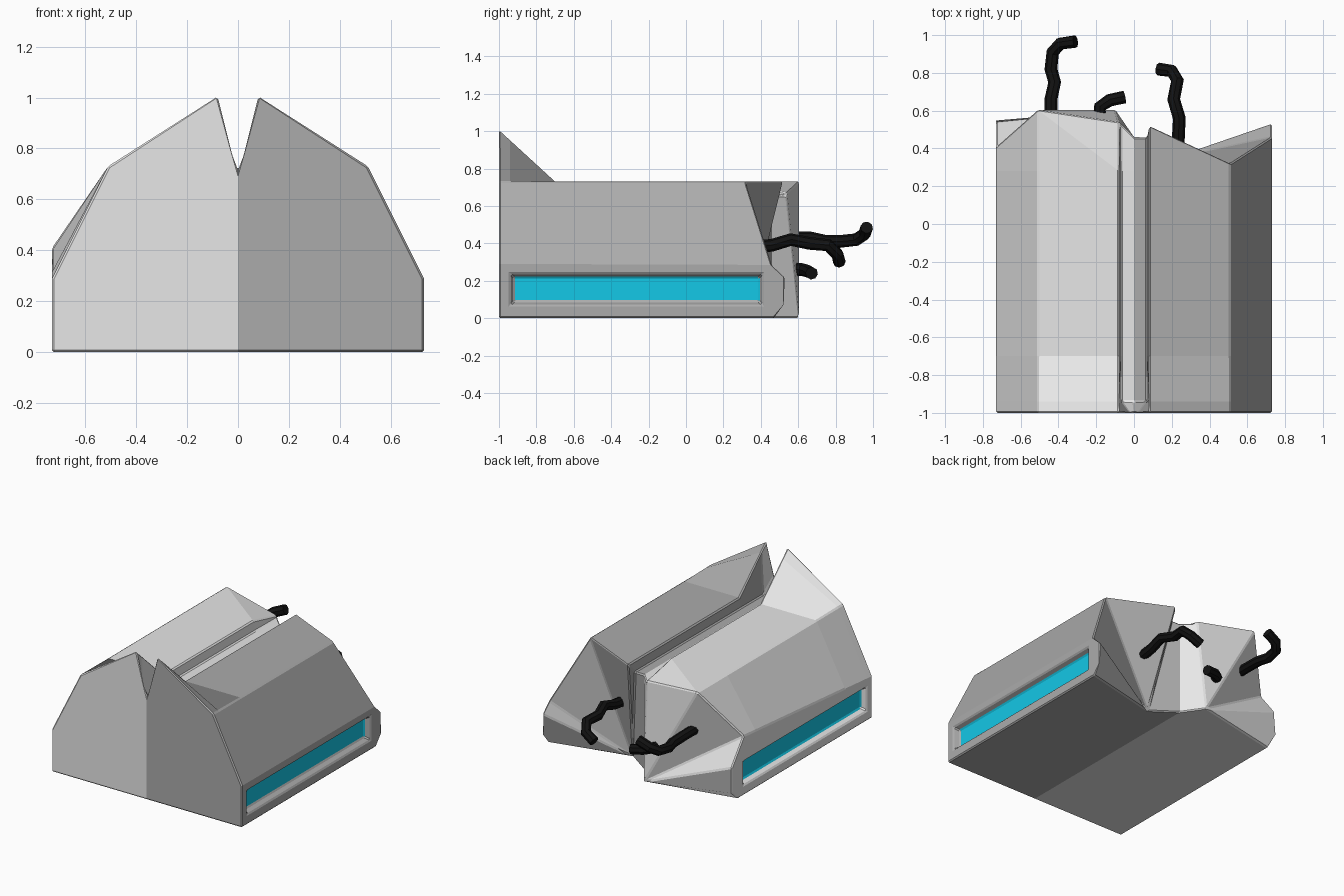
import bpy
import bmesh
from mathutils import Vector

if "Cube" in bpy.data.objects:
    bpy.data.objects.remove(bpy.data.objects["Cube"], do_unlink=True)


def material(name, rgb):
    m = bpy.data.materials.new(name)
    m.use_nodes = True
    color = (*rgb, 1.0)
    m.diffuse_color = color
    m.node_tree.nodes["Principled BSDF"].inputs["Base Color"].default_value = color
    return m


light_grey = material("light grey", (0.8, 0.8, 0.8))
mid_grey = material("mid grey", (0.41, 0.41, 0.41))
cyan = material("cyan", (0.007, 0.58, 0.8))
black = material("black", (0.006, 0.006, 0.006))

# Section order: centre bottom, inner bottom, side bottom, strip bottom, strip top,
# side corner, shoulder, crest, groove edge, groove centre
INNER, STRIP_LOW, STRIP_TOP, CORNER, SHOULDER, CREST, GROOVE = 1, 3, 4, 5, 6, 7, 8


def section(y, inner_x, corner_z, strip_y=None):
    rise = max(0, (-0.7 - y) / 0.3) * 0.28
    pts = [(0, 0), (inner_x, 0), (0.73, 0), (0.73, 0.07), (0.73, 0.238), (0.73, corner_z),
           (0.51, 0.73), (0.08, 0.73 + rise), (0.068, 0.66), (0, 0.66)]
    ring = [Vector((x, y, z)) for x, z in pts]
    if strip_y is not None:
        ring[STRIP_LOW].y = ring[STRIP_TOP].y = strip_y
    return ring


def add_half(bm, side, mat, inner_x, end):
    # Cross-sections from the front plate to the broken back end
    end = [Vector(p) for p in end]
    rings = []
    for y, strip_y in ((-1, None), (-0.94, None), (-0.7, None), (0.28, 0.41)):
        t = (y + 1) / (end[CORNER].y + 1)
        rings.append(section(y, inner_x, 0.29 + t * (end[CORNER].z - 0.29), strip_y))
    rings[0][GROOVE] = Vector((0.02, -1, 0.79))
    rings[0][-1] = Vector((0, -1, 0.72))
    rings.append(end)
    verts = [[bm.verts.new((side * p.x, p.y, p.z)) for p in ring] for ring in rings]

    def face(loop):
        f = bm.faces.new(loop)
        f.material_index = mat
        return f

    panel = []
    face(verts[0])
    for r, (a, b) in enumerate(zip(verts, verts[1:])):
        for i in range(len(a) - 1):
            if r == 3 and i == SHOULDER:
                face((a[i], a[i + 1], b[i]))
                face((a[i + 1], b[i + 1], b[i]))
                continue
            f = face((a[i], a[i + 1], b[i + 1], b[i]))
            if i == STRIP_LOW and r in (1, 2):
                panel.append(f)
    # Back facets fan out from the inner bottom point
    v = verts[-1]
    hub = v[INNER]
    face((hub, *v[2:STRIP_TOP + 1]))
    for i in range(STRIP_TOP, GROOVE):
        face((hub, v[i], v[i + 1]))
    face((hub, v[GROOVE], v[-1], v[0]))
    return panel


# Hull with two differently coloured halves
bm = bmesh.new()
left_end = [(0, 0.46, 0), (0.17, 0.34, 0), (0.73, 0.47, 0), (0.73, 0.53, 0.07),
            (0.73, 0.53, 0.22), (0.73, 0.46, 0.285), (0.51, 0.32, 0.73), (0.08, 0.52, 0.73),
            (0.068, 0.46, 0.66), (0, 0.46, 0.66)]
right_end = [(0, 0.46, 0), (0.1, 0.605, 0), (0.73, 0.47, 0), (0.73, 0.54, 0.07),
             (0.73, 0.54, 0.24), (0.73, 0.41, 0.41), (0.51, 0.605, 0.73), (0.08, 0.54, 0.67),
             (0.068, 0.53, 0.655), (0, 0.46, 0.66)]
panels = [add_half(bm, 1, 1, 0.17, left_end), add_half(bm, -1, 0, 0.1, right_end)]
bmesh.ops.remove_doubles(bm, verts=bm.verts, dist=0.0005)
bmesh.ops.recalc_face_normals(bm, faces=bm.faces)

# Recessed coloured strips in both sides
for panel in panels:
    bmesh.ops.inset_region(bm, faces=panel, thickness=0.018, depth=-0.04,
                           use_even_offset=True)
    for f in panel:
        f.material_index = 2

mesh = bpy.data.meshes.new("hull")
bm.to_mesh(mesh)
bm.free()
for m in (light_grey, mid_grey, cyan):
    mesh.materials.append(m)
hull = bpy.data.objects.new("hull", mesh)
bpy.context.collection.objects.link(hull)
bevel = hull.modifiers.new("edge_bevel", "BEVEL")
bevel.width = 0.008
bevel.segments = 1
bevel.limit_method = "ANGLE"
bevel.angle_limit = 0.5


# Loose cables hanging out of the back
def cable(name, path):
    curve = bpy.data.curves.new(name, "CURVE")
    curve.dimensions = "3D"
    curve.bevel_depth = 0.034
    curve.bevel_resolution = 2
    curve.use_fill_caps = True
    spline = curve.splines.new("POLY")
    spline.points.add(len(path) - 1)
    for point, co in zip(spline.points, path):
        point.co = (*co, 1)
    curve.materials.append(black)
    obj = bpy.data.objects.new(name, curve)
    bpy.context.collection.objects.link(obj)
    bpy.ops.object.select_all(action="DESELECT")
    obj.select_set(True)
    bpy.context.view_layer.objects.active = obj
    bpy.ops.object.convert(target="MESH")
    bpy.ops.object.shade_smooth_by_angle(angle=0.6)


cable("right_cable", [(-0.44, 0.5, 0.43), (-0.44, 0.66, 0.43), (-0.42, 0.75, 0.41),
                      (-0.44, 0.82, 0.41), (-0.43, 0.91, 0.42), (-0.39, 0.955, 0.45),
                      (-0.31, 0.966, 0.485)])
cable("left_cable", [(0.23, 0.36, 0.38), (0.235, 0.46, 0.39), (0.24, 0.56, 0.42),
                     (0.21, 0.66, 0.4), (0.23, 0.76, 0.39), (0.2, 0.81, 0.34),
                     (0.13, 0.82, 0.3)])
cable("middle_cable", [(-0.18, 0.5, 0.26), (-0.18, 0.62, 0.26), (-0.13, 0.655, 0.25),
                       (-0.05, 0.672, 0.24)])
